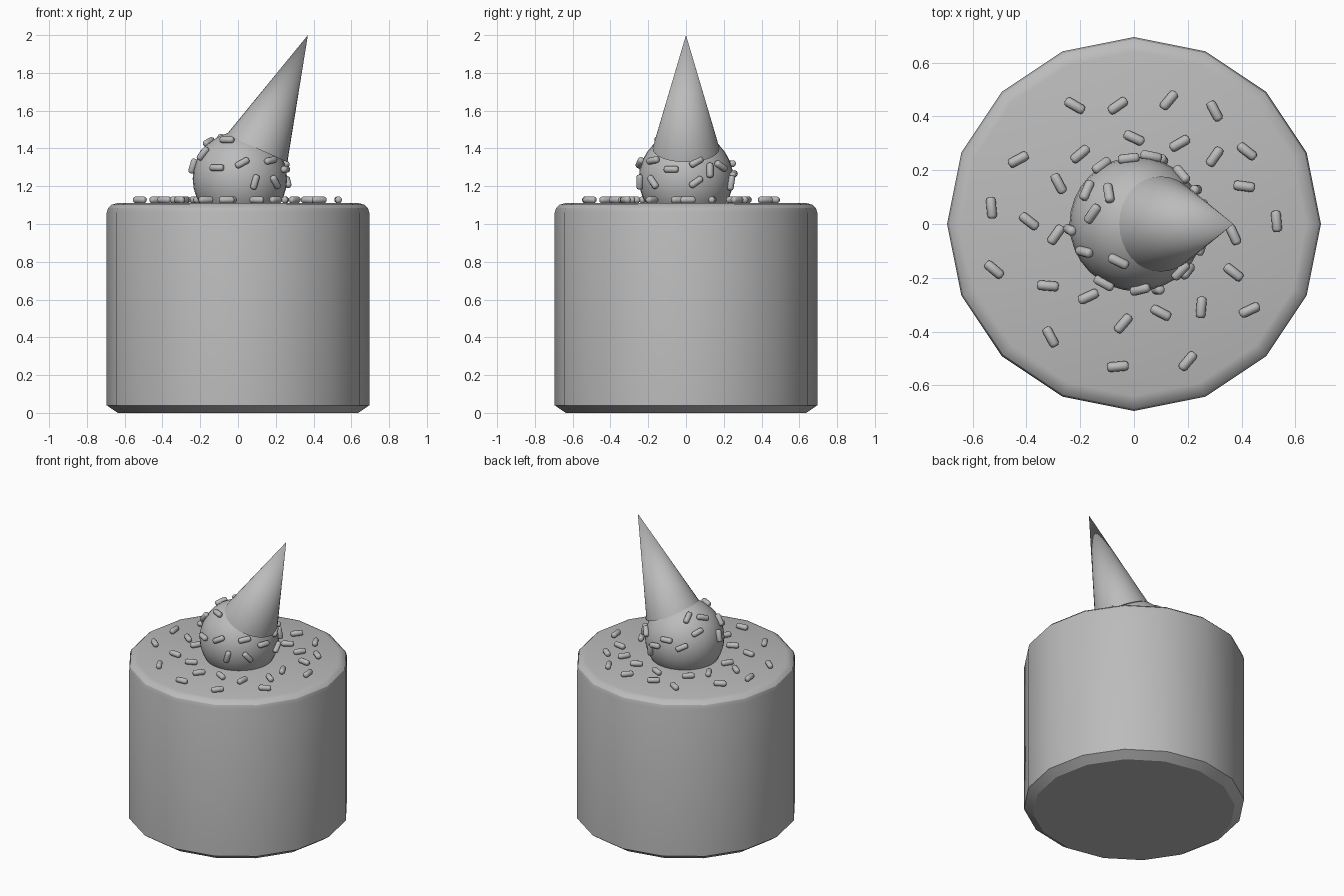
import bpy
import bmesh
from math import radians, sin, cos, pi
from mathutils import Vector, Matrix

old = bpy.data.objects.get("Cube")
if old:
    bpy.data.objects.remove(old, do_unlink=True)

# One plain grey for everything
GREY = (0.5, 0.5, 0.5, 1)
grey = bpy.data.materials.new("plain grey")
grey.use_nodes = True
grey.diffuse_color = GREY
shader = next(n for n in grey.node_tree.nodes if n.type == 'BSDF_PRINCIPLED')
shader.inputs["Base Color"].default_value = GREY


def add_object(name, bm, sharp_angle=40):
    """Turn a bmesh into a shaded, coloured object."""
    bmesh.ops.recalc_face_normals(bm, faces=bm.faces[:])
    mesh = bpy.data.meshes.new(name)
    bm.to_mesh(mesh)
    bm.free()
    mesh.materials.append(grey)
    obj = bpy.data.objects.new(name, mesh)
    bpy.context.collection.objects.link(obj)
    bpy.ops.object.select_all(action='DESELECT')
    obj.select_set(True)
    bpy.context.view_layer.objects.active = obj
    bpy.ops.object.shade_smooth_by_angle(angle=radians(sharp_angle))
    return obj


def lathe(profile, sides):
    """Capped solid of revolution from (radius, height) points."""
    bm = bmesh.new()
    rings = [[bm.verts.new((r * cos(2 * pi * i / sides),
                            r * sin(2 * pi * i / sides), z))
              for i in range(sides)] for r, z in profile]
    for low, high in zip(rings, rings[1:]):
        for i in range(sides):
            j = (i + 1) % sides
            bm.faces.new((low[i], low[j], high[j], high[i]))
    bm.faces.new(rings[0][::-1])
    bm.faces.new(rings[-1])
    return bm


def add_capsule(bm, centre, along, up):
    """Add one rounded sprinkle lying along a direction."""
    side = up.cross(along)
    frame = Matrix((side, up, along)).transposed().to_4x4()
    made = bmesh.ops.create_cone(
        bm, cap_ends=True, segments=12, radius1=0.018, radius2=0.018,
        depth=0.08, matrix=Matrix.Translation(centre) @ frame)
    verts = set(made["verts"])
    rims = [e for e in bm.edges if e.verts[0] in verts
            and abs((e.verts[0].co - e.verts[1].co).dot(along)) < 0.01]
    bmesh.ops.bevel(bm, geom=rims, offset=0.012, segments=2, profile=0.5,
                    affect='EDGES')


# Cake body: sixteen sides, chamfered foot and rounded top rim
CAKE_TOP = 1.11
add_object("cake_body", lathe(
    [(0.637, 0), (0.695, 0.04), (0.695, 1.06), (0.688, 1.085),
     (0.67, 1.102), (0.64, CAKE_TOP)], 16), 30)

# Ice cream scoop
SCOOP = Vector((0.01, 0, 1.24))
SCOOP_R = 0.25
bm = bmesh.new()
bmesh.ops.create_uvsphere(bm, u_segments=32, v_segments=16, radius=SCOOP_R,
                          matrix=Matrix.Translation(SCOOP))
add_object("ice_cream_scoop", bm)

# Tilted upside-down cone
tip = Vector((0.37, 0, 2.0))
base = Vector((0.1, 0, 1.4))
axis = tip - base
turn = axis.to_track_quat('Z', 'Y').to_matrix().to_4x4()
bm = bmesh.new()
bmesh.ops.create_cone(bm, cap_ends=True, segments=32, radius1=0.177, radius2=0,
                      depth=axis.length,
                      matrix=Matrix.Translation((tip + base) / 2) @ turn)
add_object("wafer_cone", bm)

# Sprinkles lying on the cake: x and y in hundredths, heading in degrees
FLAT = [
    (-22, 44, -30), (-6, 44, 35), (13, 46, 50), (30, 42, -62), (42, 27, -38),
    (41, 14, -8), (53, 1, -85), (43, -32, 25), (37, -18, -38), (25, -31, 85),
    (20, -51, 50), (-6, -53, 5), (10, -33, -28), (-4, -37, 50), (-17, -27, 25),
    (-32, -23, -5), (-31, -42, -62), (-52, -17, -40), (-39, 1, -38),
    (-53, 6, -85), (-43, 24, 28), (-28, 15, -62), (-20, 26, 40), (0, 32, -25),
    (17, 30, 30), (30, 25, 55), (37, -4, -65), (-29, -4, 55)]
bm = bmesh.new()
for x, y, heading in FLAT:
    a = radians(heading)
    add_capsule(bm, Vector((x / 100, y / 100, CAKE_TOP + 0.018)),
                Vector((cos(a), sin(a), 0)), Vector((0, 0, 1)))
add_object("cake_sprinkles", bm, 50)

# Sprinkles on the scoop: longitude, latitude and roll in degrees
ROUND = [
    (-116, 53, 0), (-152, 31, 65), (-119, 13, 0), (-87, 19, 30), (-47, 22, 10),
    (-72, -4, 75), (-43, -4, -50), (-18, 11, 0), (-175, 15, 80), (13, 20, 30),
    (12, -4, 35), (30, 10, 85), (48, 15, -30), (97, 18, 0), (78, 5, 10),
    (121, 10, 25), (146, 30, 20), (132, 53, 63), (167, 49, -27), (68, -5, 80)]
bm = bmesh.new()
for lon, lat, roll in ROUND:
    o, t, a = radians(lon), radians(lat), radians(roll)
    out = Vector((cos(t) * cos(o), cos(t) * sin(o), sin(t)))
    east = Vector((-sin(o), cos(o), 0))
    north = out.cross(east)
    add_capsule(bm, SCOOP + out * (SCOOP_R + 0.008),
                east * cos(a) + north * sin(a), out)
add_object("scoop_sprinkles", bm, 50)
